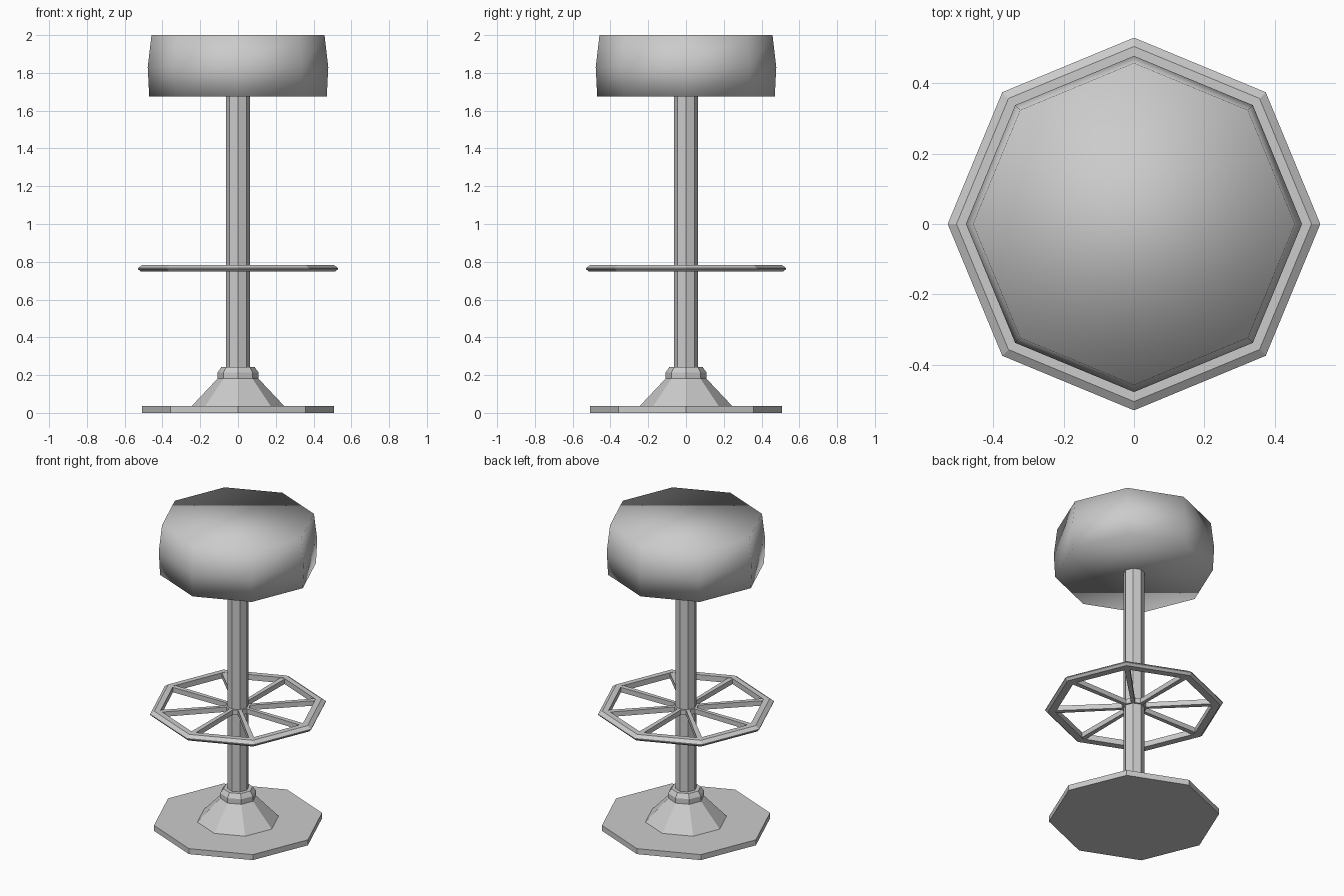
import bpy
from math import cos, sin, tau

if "Cube" in bpy.data.objects:
    bpy.data.objects.remove(bpy.data.objects["Cube"])

SIDES = 8


def make_object(name, verts, faces, smooth=False):
    mesh = bpy.data.meshes.new(name)
    mesh.from_pydata(verts, [], faces)
    for p in mesh.polygons:
        p.use_smooth = smooth
    obj = bpy.data.objects.new(name, mesh)
    bpy.context.collection.objects.link(obj)
    return obj


def lathe(name, profile, closed=False, smooth=False):
    """Turn (radius, z) points, listed bottom to top on the outside, into an octagonal solid."""
    verts = [(r * cos(tau * i / SIDES), r * sin(tau * i / SIDES), z)
             for r, z in profile for i in range(SIDES)]
    n = len(profile)
    faces = []
    for k in range(n if closed else n - 1):
        a, b = k * SIDES, (k + 1) % n * SIDES
        for i in range(SIDES):
            j = (i + 1) % SIDES
            faces.append((a + i, a + j, b + j, b + i))
    if not closed:
        faces.append(tuple(reversed(range(SIDES))))
        faces.append(tuple(range((n - 1) * SIDES, n * SIDES)))
    return make_object(name, verts, faces, smooth)


def spoke(index, r0, r1, w0, w1, z0, z1):
    """Tapered bar running from the pole to one corner of the foot ring."""
    c, s = cos(tau * index / SIDES), sin(tau * index / SIDES)
    plan = [(r0, -w0), (r1, -w1), (r1, w1), (r0, w0)]
    verts = [(x * c - y * s, x * s + y * c, z) for z in (z0, z1) for x, y in plan]
    faces = [(3, 2, 1, 0), (4, 5, 6, 7)]
    faces += [(i, (i + 1) % 4, (i + 1) % 4 + 4, i + 4) for i in range(4)]
    make_object(f"foot_spoke_{index + 1}", verts, faces)


# Floor plate, flared foot and collar
lathe("base_plate", [(0.507, 0.0), (0.507, 0.036)])
lathe("base_cone", [(0.245, 0.036), (0.105, 0.185)])
lathe("base_collar", [(0.108, 0.182), (0.108, 0.215), (0.088, 0.243)])

# Central pole
lathe("pole", [(0.064, 0.2), (0.064, 1.69)])

# Foot ring with chamfered top edge, hub and spokes
lathe("foot_ring", [(0.515, 0.748), (0.53, 0.762), (0.53, 0.767), (0.505, 0.784),
                    (0.468, 0.784), (0.468, 0.748)], closed=True)
lathe("foot_hub", [(0.076, 0.75), (0.076, 0.782)])
for i in range(SIDES):
    spoke(i, 0.06, 0.475, 0.011, 0.016, 0.75, 0.782)

# Padded seat, fully smooth shaded
lathe("seat", [(0.47, 1.675), (0.478, 1.83), (0.458, 2.0)], smooth=True)
